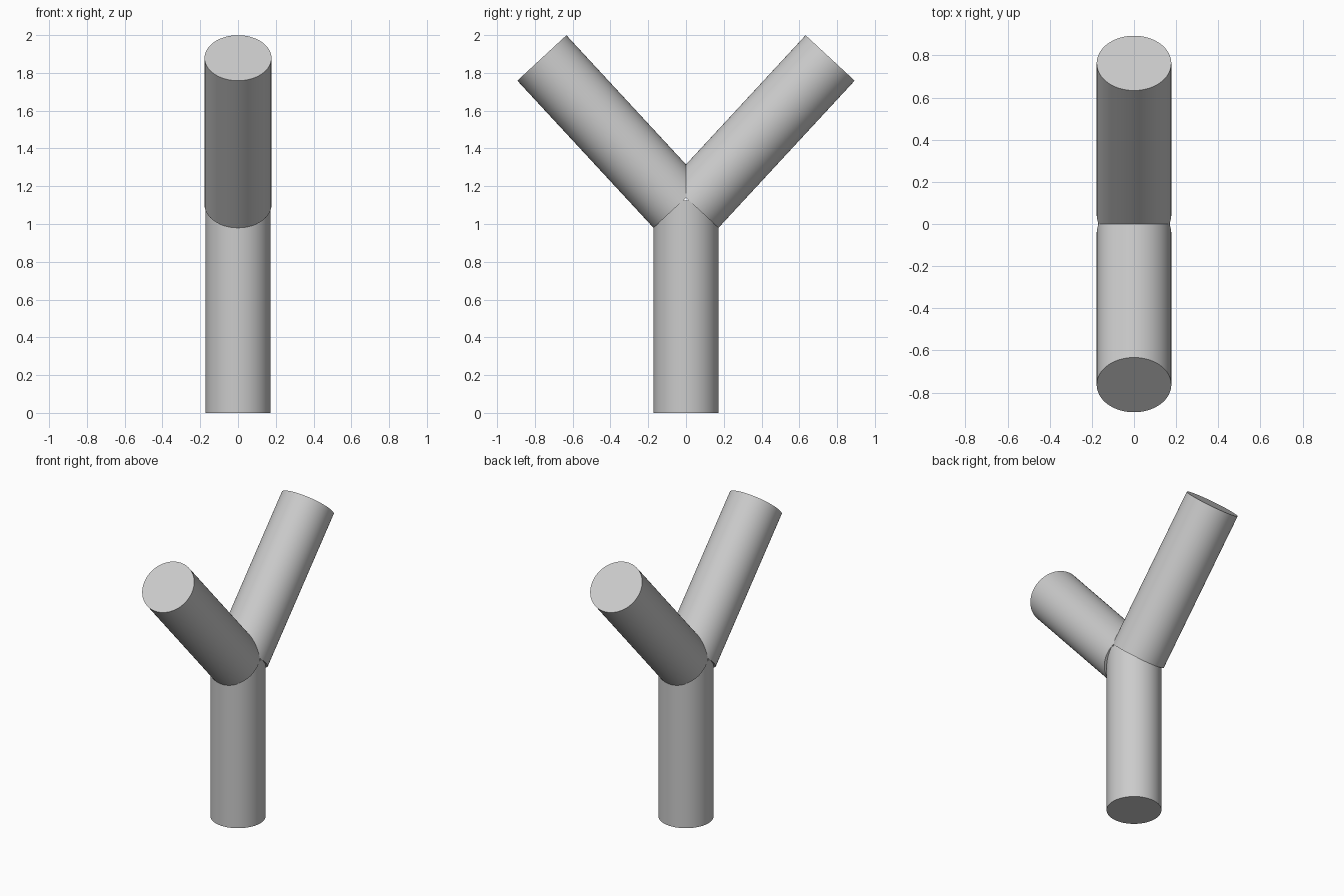
import bpy
from mathutils import Vector

if "Cube" in bpy.data.objects:
    bpy.data.objects.remove(bpy.data.objects["Cube"])


def rod(name, start, end, radius):
    """Smooth capped cylinder running between two points."""
    a, b = Vector(start), Vector(end)
    axis = b - a
    bpy.ops.mesh.primitive_cylinder_add(
        vertices=64, radius=radius, depth=axis.length,
        location=(a + b) / 2,
        rotation=axis.to_track_quat('Z', 'X').to_euler())
    ob = bpy.context.object
    ob.name = name
    bpy.ops.object.shade_smooth_by_angle()
    return ob


# Upright stem
rod("stem", (0, 0, 0), (0, 0, 1.125), 0.172)

# Two slightly thicker arms, mirrored front to back
for name, s in (("front_arm", -1), ("back_arm", 1)):
    rod(name, (0, s * 0.042, 1.10), (0, s * 0.763, 1.879), 0.177)
